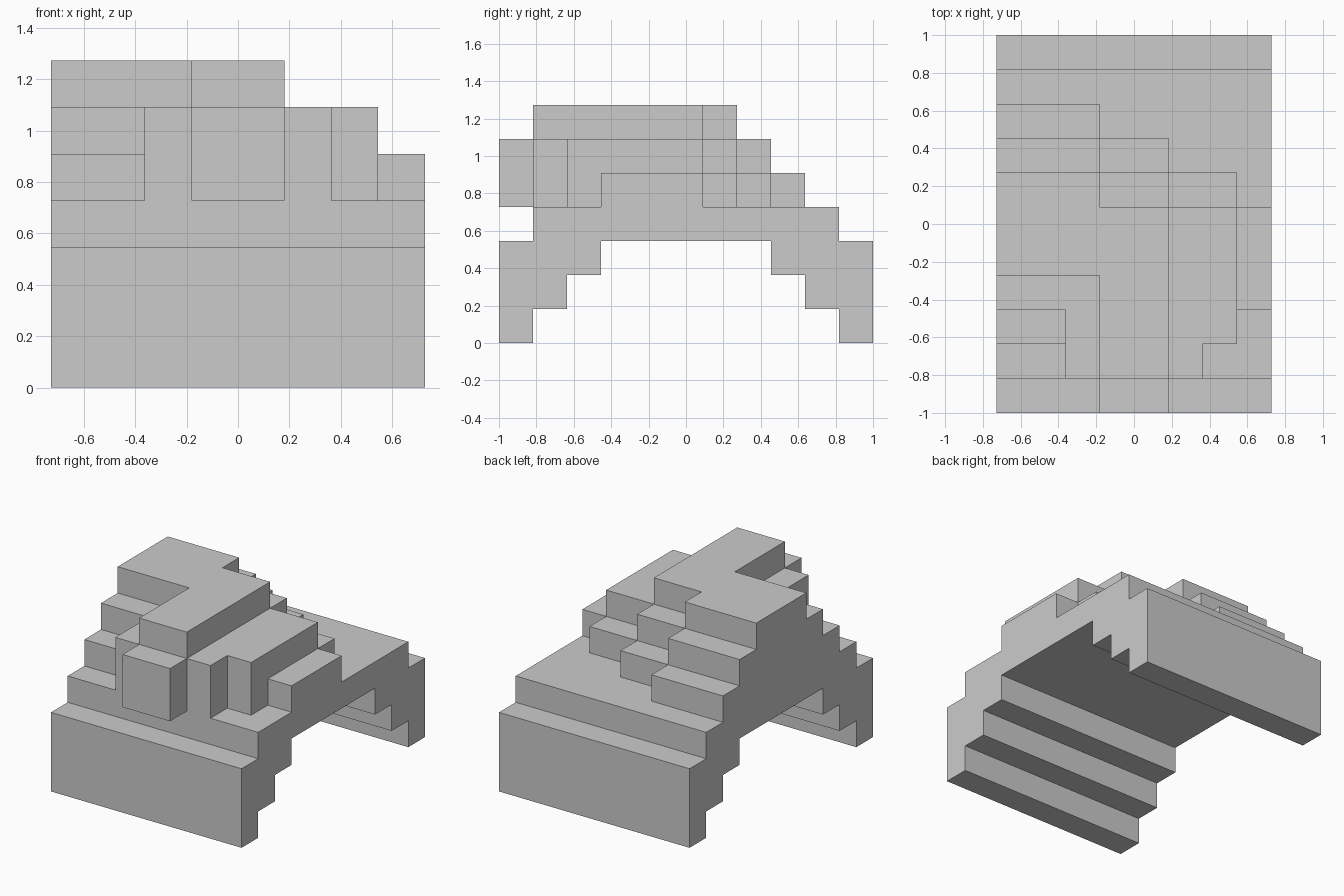
import bpy, bmesh
from mathutils import Vector

if "Cube" in bpy.data.objects:
    bpy.data.objects.remove(bpy.data.objects["Cube"])

U = 2 / 11                      # one block
NX, NY = 8, 11                  # footprint in blocks
cells = set()


def fill(x0, x1, y0, y1, z0, z1):
    """Mark a box of blocks as solid."""
    cells.update((x, y, z) for x in range(x0, x1)
                 for y in range(y0, y1) for z in range(z0, z1))


# Arch: stepped legs mirrored front/back, plus the deck
for k in range(3):
    fill(0, NX, 0, k + 1, k, k + 1)
    fill(0, NX, NY - k - 1, NY, k, k + 1)
fill(0, NX, 1, NY - 1, 3, 4)

# Left column with steps at front and back
fill(0, 2, 2, 9, 4, 5)
fill(0, 2, 3, 8, 4, 6)
fill(0, 3, 4, 7, 4, 7)
fill(2, 3, 1, 9, 4, 5)
fill(2, 3, 1, 8, 4, 6)

# Middle ridge, descending at the back
for k in range(3):
    fill(3, 5, 1, 8 - k, 4, 5 + k)

# Block overhanging the front
fill(3, 5, 0, 1, 4, 6)

# Right steps
fill(5, 6, 1, 6, 4, 6)
fill(6, 7, 2, 6, 4, 6)
fill(5, 7, 5, 7, 4, 5)
fill(7, 8, 3, 6, 4, 5)

# Skin only the exposed block sides
bm = bmesh.new()
verts = {}


def vert(p):
    key = tuple(p)
    if key not in verts:
        verts[key] = bm.verts.new(((key[0] - NX / 2) * U,
                                   (key[1] - NY / 2) * U, key[2] * U))
    return verts[key]


axes = [Vector((1, 0, 0)), Vector((0, 1, 0)), Vector((0, 0, 1))]
for c in sorted(cells):
    for a in range(3):
        u, v = axes[(a + 1) % 3], axes[(a + 2) % 3]
        for s in (-1, 1):
            n = tuple(int(q) for q in Vector(c) + axes[a] * s)
            if n in cells:
                continue
            o = Vector(c) + (axes[a] if s > 0 else Vector())
            quad = [o, o + u, o + u + v, o + v]
            if s < 0:
                quad.reverse()
            bm.faces.new([vert(p) for p in quad])

# Merge flat areas into clean faces
bmesh.ops.dissolve_limit(bm, angle_limit=0.01, verts=bm.verts[:], edges=bm.edges[:])
mesh = bpy.data.meshes.new("stepped_arch")
bm.to_mesh(mesh)
bm.free()
bpy.context.collection.objects.link(bpy.data.objects.new("stepped_arch", mesh))
